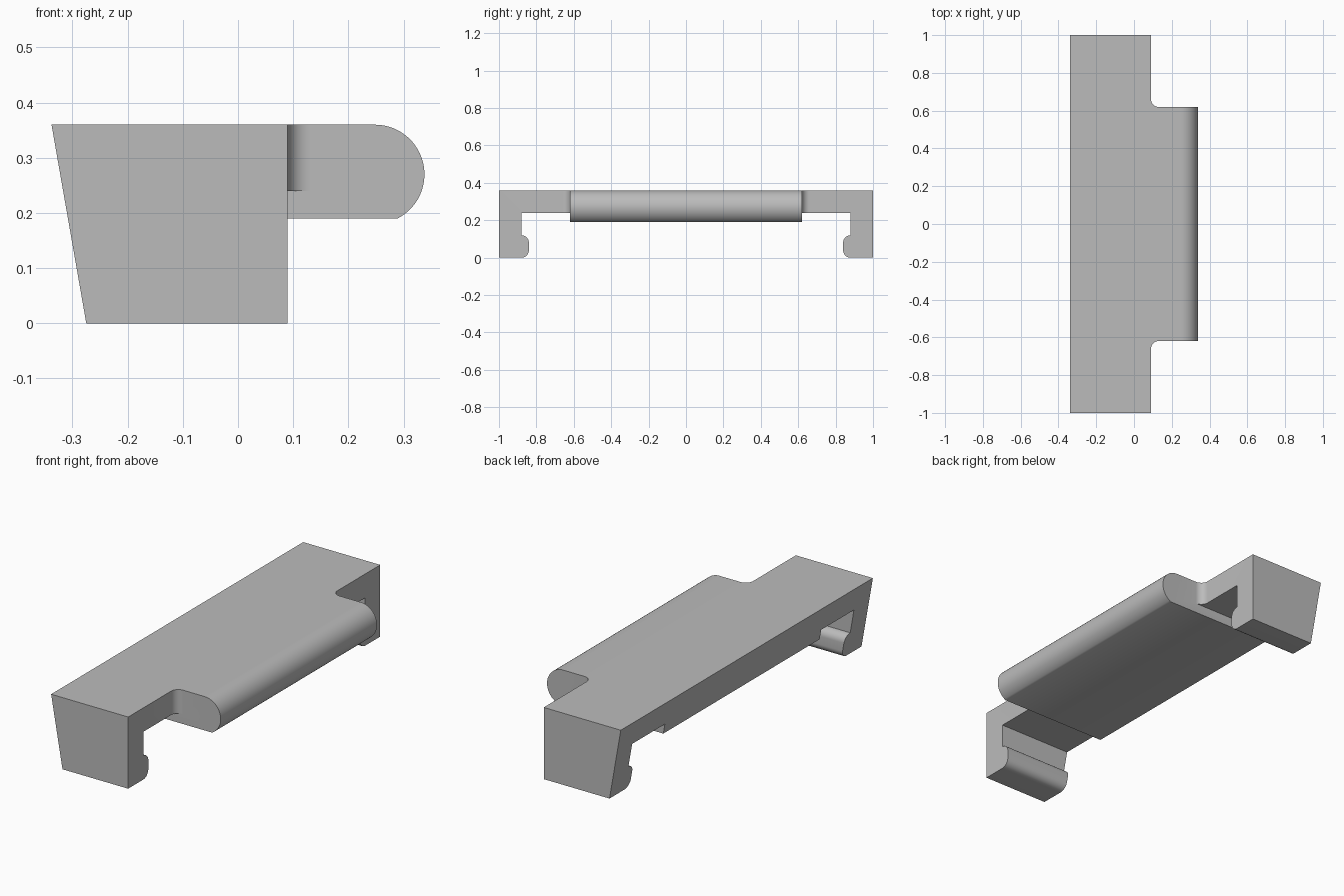
import bpy, bmesh
from math import cos, sin, radians
from mathutils import Vector

cube = bpy.data.objects.get("Cube")
if cube:
    bpy.data.objects.remove(cube, do_unlink=True)

TOP, UNDER, SLAB = 0.36, 0.24, 0.19      # heights of top, beam underside, slab underside
FRONT_X, TAB_Y, FILLET = 0.09, 0.62, 0.04

grey = bpy.data.materials.new("plain grey")
grey.use_nodes = True
grey.diffuse_color = (0.5, 0.5, 0.5, 1)
grey.node_tree.nodes["Principled BSDF"].inputs["Base Color"].default_value = (0.5, 0.5, 0.5, 1)


def slant(z):
    """x of the sloping back face at height z"""
    return -0.275 - 0.063 * z / TOP


def arc(cx, cy, r, start, end, steps):
    angles = [radians(start + (end - start) * i / steps) for i in range(steps + 1)]
    return [(cx + r * cos(a), cy + r * sin(a)) for a in angles]


def prism(name, profile, low, high):
    """Solid between two ends; low and high place each profile point in space"""
    bm = bmesh.new()
    a = [bm.verts.new(low(*p)) for p in profile]
    b = [bm.verts.new(high(*p)) for p in profile]
    bm.faces.new(a)
    bm.faces.new(b)
    n = len(profile)
    for i in range(n):
        j = (i + 1) % n
        bm.faces.new((a[i], a[j], b[j], b[i]))
    bmesh.ops.recalc_face_normals(bm, faces=bm.faces)
    mesh = bpy.data.meshes.new(name)
    bm.to_mesh(mesh)
    bm.free()
    mesh.materials.append(grey)
    obj = bpy.data.objects.new(name, mesh)
    bpy.context.collection.objects.link(obj)
    return obj


# Bridge with two legs and rounded hook feet
half = [(0.88, UNDER)] + arc(0.88, 0.08, 0.04, 90, 180, 10)
half += arc(0.88, 0.04, 0.04, 180, 270, 10) + [(1, 0), (1, TOP)]
outline = half + [(-y, z) for y, z in reversed(half)]
bracket = prism("clip_bracket", outline,
                lambda y, z: Vector((slant(z), y, z)),
                lambda y, z: Vector((FRONT_X, y, z)))

# Central slab with a rounded front lip
lip = [(slant(SLAB), SLAB)] + arc(0.248, 0.27, 0.09, -62.73, 90, 28) + [(slant(TOP), TOP)]
parts = [prism("rounded_lip_slab", lip,
               lambda x, z: Vector((x, -TAB_Y, z)),
               lambda x, z: Vector((x, TAB_Y, z)))]

# Inner corner fillets between lip and bridge
corner = [(FRONT_X, TAB_Y)] + arc(FRONT_X + FILLET, TAB_Y + FILLET, FILLET, 270, 180, 10)
for side, name in ((1, "back_fillet"), (-1, "front_fillet")):
    parts.append(prism(name, corner,
                       lambda x, y: Vector((x, side * y, UNDER)),
                       lambda x, y: Vector((x, side * y, TOP))))

# Merge into one solid
for part in parts:
    mod = bracket.modifiers.new(part.name, 'BOOLEAN')
    mod.operation = 'UNION'
    mod.solver = 'EXACT'
    mod.object = part
    bpy.context.view_layer.objects.active = bracket
    bpy.ops.object.modifier_apply(modifier=mod.name)
    bpy.data.objects.remove(part, do_unlink=True)

# Tidy flat faces and smooth only the rounded ones
bm = bmesh.new()
bm.from_mesh(bracket.data)
bmesh.ops.remove_doubles(bm, verts=bm.verts, dist=0.0001)
bmesh.ops.dissolve_limit(bm, angle_limit=radians(0.5), verts=bm.verts, edges=bm.edges)
bm.to_mesh(bracket.data)
bm.free()
bpy.ops.object.select_all(action='DESELECT')
bracket.select_set(True)
bpy.ops.object.shade_smooth_by_angle(angle=radians(30))
